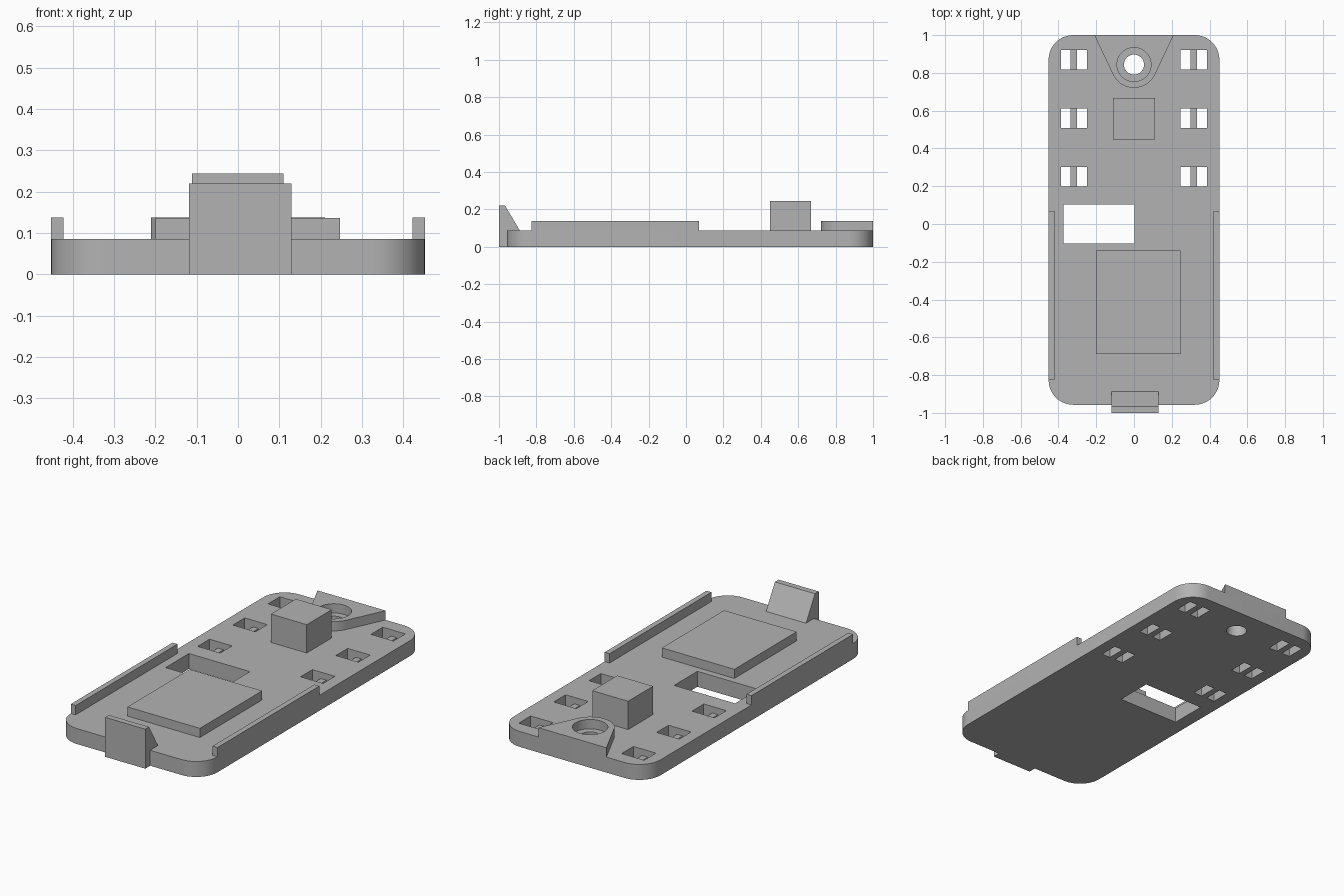
import bpy, bmesh
from math import sin, cos, pi, asin, atan2, hypot

cube = bpy.data.objects.get("Cube")
if cube:
    bpy.data.objects.remove(cube, do_unlink=True)

grey = bpy.data.materials.new("plain grey plastic")
grey.use_nodes = True
COLOUR = (0.45, 0.45, 0.45, 1)
grey.diffuse_color = COLOUR
grey.node_tree.nodes["Principled BSDF"].inputs["Base Color"].default_value = COLOUR

TOP = 0.086          # upper face of the base plate
RIM = 0.138          # top of rails and screw boss
HOLE_Y = 0.844       # screw hole centre


def prism(name, outline, low, high, axis="z"):
    """Extrude an outline: (x, y) along z, or (y, z) along x."""
    bm = bmesh.new()
    place = (lambda p: (p[0], p[1], low)) if axis == "z" else (lambda p: (low, p[0], p[1]))
    step = (0, 0, high - low) if axis == "z" else (high - low, 0, 0)
    face = bm.faces.new([bm.verts.new(place(p)) for p in outline])
    made = bmesh.ops.extrude_face_region(bm, geom=[face])
    moved = [g for g in made["geom"] if isinstance(g, bmesh.types.BMVert)]
    bmesh.ops.translate(bm, verts=moved, vec=step)
    bmesh.ops.recalc_face_normals(bm, faces=bm.faces)
    mesh = bpy.data.meshes.new(name)
    bm.to_mesh(mesh)
    bm.free()
    mesh.materials.append(grey)
    obj = bpy.data.objects.new(name, mesh)
    bpy.context.collection.objects.link(obj)
    return obj


def box(name, x0, x1, y0, y1, z0, z1):
    return prism(name, [(x0, y0), (x1, y0), (x1, y1), (x0, y1)], z0, z1)


def arc(cx, cy, r, start, end, n):
    return [(cx + r * cos(start + (end - start) * i / n),
             cy + r * sin(start + (end - start) * i / n)) for i in range(n + 1)]


def circle(r):
    return arc(0, HOLE_Y, r, 0, 2 * pi, 48)[:-1]


def activate(obj):
    bpy.ops.object.select_all(action="DESELECT")
    obj.select_set(True)
    bpy.context.view_layer.objects.active = obj


def cut(obj, cutters):
    activate(obj)
    for cutter in cutters:
        cutter.hide_render = True
        mod = obj.modifiers.new("cut", "BOOLEAN")
        mod.operation = "DIFFERENCE"
        mod.solver = "EXACT"
        mod.object = cutter
        bpy.ops.object.modifier_apply(modifier=mod.name)
        bpy.data.objects.remove(cutter, do_unlink=True)
    bpy.ops.object.shade_smooth_by_angle(angle=0.5)


# Base plate with rounded corners
r, half, front, back = 0.13, 0.452, -0.957, 1.0
corners = [(half - r, back - r), (r - half, back - r),
           (r - half, front + r), (half - r, front + r)]
outline = []
for i, (cx, cy) in enumerate(corners):
    outline += arc(cx, cy, r, i * pi / 2, (i + 1) * pi / 2, 12)
plate = prism("base_plate", outline, 0, TOP)

# Window, screw hole and strap slots, each slot with a low cross bar
cutters = [box("window_cutter", -0.374, 0.002, -0.103, 0.102, -0.1, 0.2),
           prism("screw_hole_cutter", circle(0.053), -0.1, 0.2)]
for side, x0 in (("right", -0.387), ("left", 0.247)):
    for row, y0 in (("front", 0.198), ("middle", 0.508), ("rear", 0.817)):
        y1 = y0 + 0.104
        cutters.append(box("slot_cutter", x0, x0 + 0.139, y0, y1, -0.1, 0.2))
        box(f"{side}_{row}_slot_bar", x0 + 0.051, x0 + 0.086, y0, y1, 0, 0.05)
cut(plate, cutters)

# Screw boss: tapered outline tangent to a rounded nose, counterbored
nose, dx, dy = 0.123, 0.21, 1.0 - HOLE_Y
tangent = atan2(dy, dx) - (pi / 2 - asin(nose / hypot(dx, dy)))
boss_outline = [(-dx, back)] + arc(0, HOLE_Y, nose, -pi - tangent, tangent, 32) + [(dx, back)]
boss = prism("screw_boss", boss_outline, TOP, RIM)
cut(boss, [prism("counterbore_cutter", circle(0.09), 0, 0.3)])

# Side rails
box("left_rail", 0.422, half, -0.826, 0.07, TOP, RIM)
box("right_rail", -half, -0.422, -0.826, 0.07, TOP, RIM)

# Raised pad and support block
box("raised_pad", -0.2, 0.247, -0.688, -0.14, TOP, 0.137)
box("support_block", -0.111, 0.11, 0.448, 0.668, TOP, 0.244)

# Front clip with a sloped inner face
prism("front_clip", [(-1, 0), (front, 0), (front, TOP), (-0.888, TOP),
                     (-0.967, 0.22), (-1, 0.22)], -0.118, 0.129, "x")
